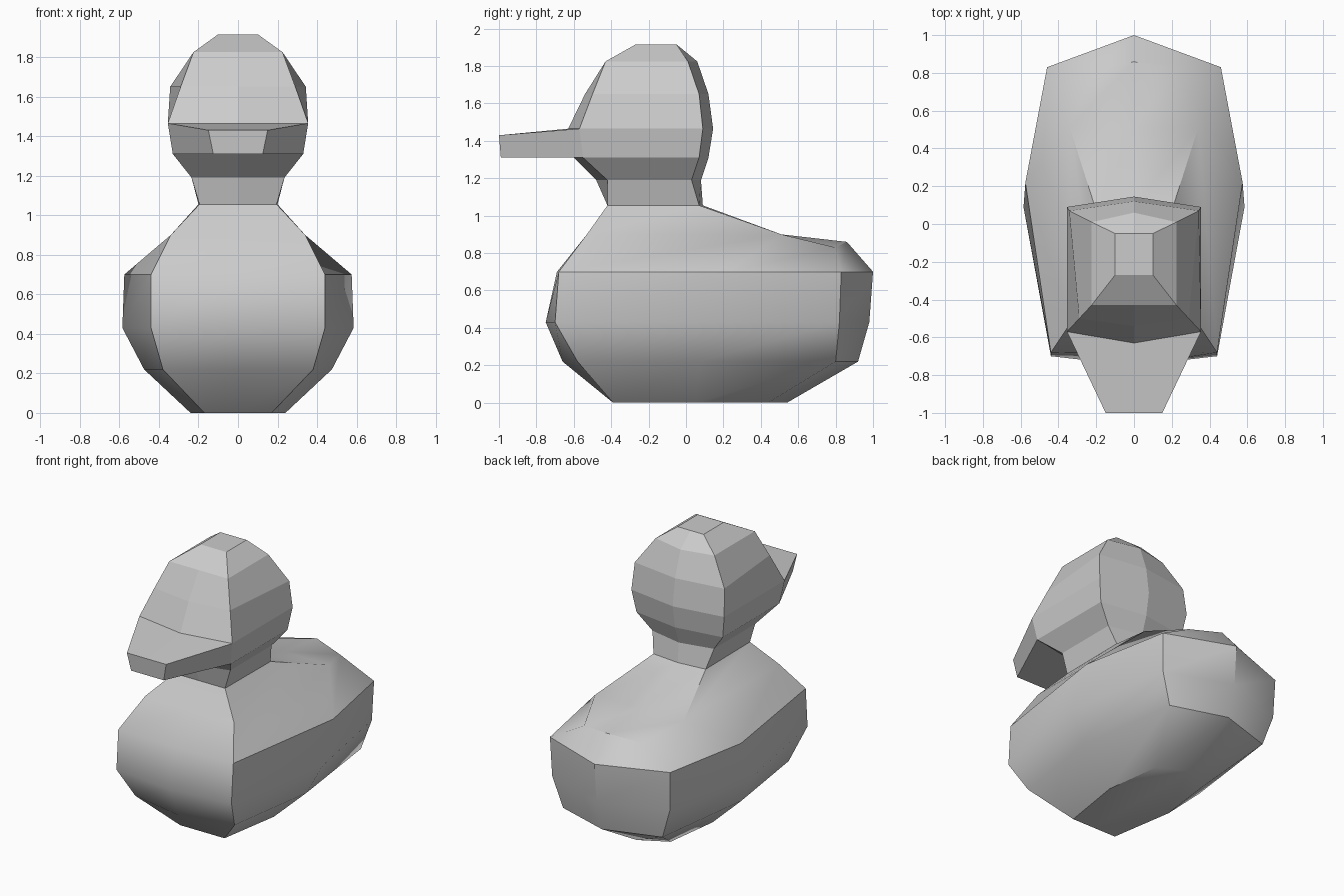
import bpy, bmesh, math

if "Cube" in bpy.data.objects:
    bpy.data.objects.remove(bpy.data.objects["Cube"])


def ring(z, front, fc, side, bc, back, zb=None, zc=None):
    """Mirrored 8-point ring: front y, front corner, side, back corner (x, y), back y."""
    zb, zc = zb or z, zc or z
    right = [(*fc, z), (*side, z), (*bc, zb)]
    left = [(-x, y, h) for x, y, h in reversed(right)]
    return [(0, front, z), *right, (0, back, zc), *left]


def head_ring(z, front, fc, bc, back):
    """Ring whose sides are straight, so the side point merges into the back corner."""
    return ring(z, front, fc, bc, bc, back)


def loft(name, rings, cap_first=False, cap_last=False, smooth=None, skip=None):
    bm = bmesh.new()
    loops = [[bm.verts.new(p) for p in r] for r in rings]
    for a, b in zip(loops, loops[1:]):
        n = len(a)
        for i in range(n):
            j = (i + 1) % n
            bm.faces.new((a[i], a[j], b[j], b[i]))
    if cap_first:
        bm.faces.new(loops[0][::-1])
    if cap_last:
        bm.faces.new(loops[-1])
    bmesh.ops.remove_doubles(bm, verts=bm.verts[:], dist=0.0005)
    bmesh.ops.recalc_face_normals(bm, faces=bm.faces[:])
    if skip:
        bmesh.ops.delete(bm, geom=[f for f in bm.faces if skip(f)], context='FACES')
    mesh = bpy.data.meshes.new(name)
    bm.to_mesh(mesh)
    bm.free()
    obj = bpy.data.objects.new(name, mesh)
    bpy.context.collection.objects.link(obj)
    if smooth:
        bpy.ops.object.select_all(action='DESELECT')
        obj.select_set(True)
        bpy.context.view_layer.objects.active = obj
        bpy.ops.object.shade_smooth_by_angle(angle=math.radians(smooth))
    return obj


# Body: hull, tail ridge, flat back and shoulders up to the neck
neck_base = head_ring(1.055, -0.42, (0.195, -0.42), (0.2, 0.07), 0.09)
loft("body", [
    ring(0.0, -0.39, (0.17, -0.39), (0.24, 0.05), (0.19, 0.44), 0.54),
    ring(0.22, -0.66, (0.38, -0.58), (0.475, 0.07), (0.38, 0.80), 0.92),
    ring(0.43, -0.75, (0.44, -0.70), (0.585, 0.09), (0.45, 0.82), 0.98),
    ring(0.70, -0.69, (0.44, -0.68), (0.575, 0.22), (0.46, 0.83), 1.0),
    ring(0.90, -0.53, (0.34, -0.53), (0.34, 0.51), (0.22, 0.80), 0.86, 0.83, 0.86),
    ring(0.90, -0.53, (0.34, -0.53), (0.34, 0.51), (0.34, 0.51), 0.51),
    neck_base,
], cap_first=True, smooth=38)

# Neck and head, left open where the beak joins
loft("head", [
    neck_base,
    head_ring(1.19, -0.48, (0.235, -0.42), (0.235, 0.03), 0.08),
    head_ring(1.31, -0.60, (0.33, -0.55), (0.33, 0.07), 0.12),
    head_ring(1.465, -0.63, (0.355, -0.57), (0.355, 0.09), 0.145),
    head_ring(1.65, -0.54, (0.29, -0.50), (0.343, 0.07), 0.12),
    head_ring(1.825, -0.43, (0.225, -0.43), (0.225, 0.01), 0.06),
    head_ring(1.915, -0.27, (0.1, -0.27), (0.1, -0.05), -0.05),
], cap_last=True,
    skip=lambda f: f.normal.y < -0.5 and 1.36 < f.calc_center_median().z < 1.42)

# Beak: flat wedge tapering forward
loft("beak", [
    [(-0.33, -0.55, 1.31), (0, -0.60, 1.31), (0.33, -0.55, 1.31),
     (0.355, -0.57, 1.465), (0, -0.63, 1.465), (-0.355, -0.57, 1.465)],
    [(-0.125, -0.99, 1.31), (0, -0.99, 1.31), (0.125, -0.99, 1.31),
     (0.15, -1.0, 1.43), (0, -1.0, 1.43), (-0.15, -1.0, 1.43)],
], cap_last=True)
